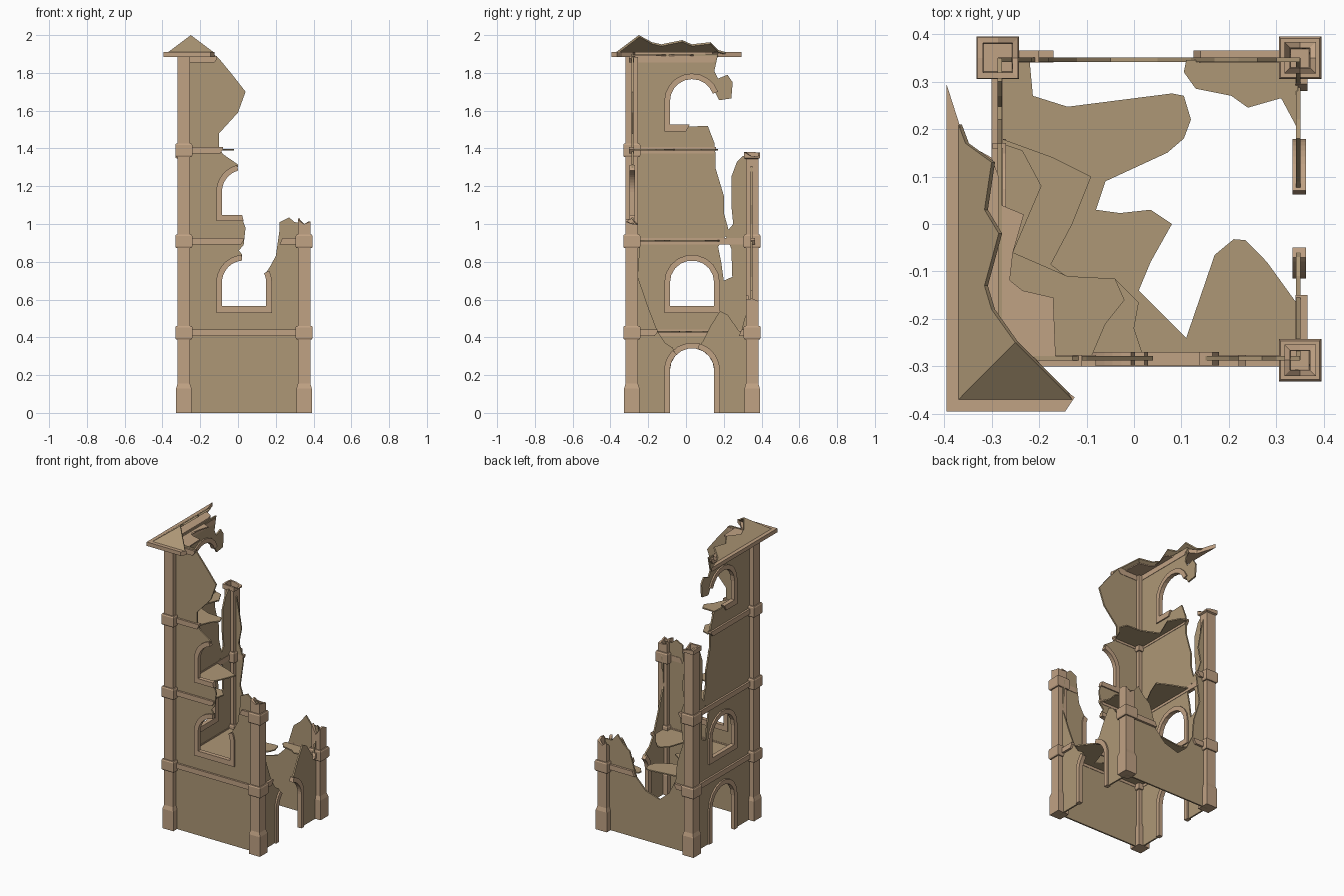
import bpy, bmesh, math, random
from mathutils import Matrix

if "Cube" in bpy.data.objects:
    bpy.data.objects.remove(bpy.data.objects["Cube"])

random.seed(4)
LO, HI = -0.287, 0.350          # pillar centre lines
C = 0.032                       # centre of every opening
RI, RM, RO = 0.117, 0.131, 0.147  # opening, hidden wall cut, frame outer radius


def material(name, col):
    m = bpy.data.materials.new(name)
    m.diffuse_color = (*col, 1)
    m.use_nodes = True
    m.node_tree.nodes["Principled BSDF"].inputs["Base Color"].default_value = m.diffuse_color
    return m


STONE = material("wall_stone", (0.42, 0.31, 0.18))
TRIM = material("trim_stone", (0.53, 0.36, 0.23))

# planes: profile (u, v) to world, w is the position along the plane normal axis
PLANES = {
    "x": lambda w: Matrix(((1, 0, 0, 0), (0, 0, -1, w), (0, 1, 0, 0), (0, 0, 0, 1))),
    "y": lambda w: Matrix(((0, 0, 1, w), (1, 0, 0, 0), (0, 1, 0, 0), (0, 0, 0, 1))),
    "flat": lambda w: Matrix.Translation((0, 0, w)),
}


def add_mesh(name, me, mat):
    me.materials.clear()
    me.materials.append(mat)
    me.shade_flat()
    ob = bpy.data.objects.new(name, me)
    bpy.context.collection.objects.link(ob)
    return ob


def sheet(name, loops, plane, w, thick, mat):
    """Filled outline (with optional hole loops) of the given thickness."""
    cu = bpy.data.curves.new(name, "CURVE")
    cu.dimensions, cu.fill_mode, cu.extrude = "2D", "BOTH", thick / 2
    for pts in loops:
        sp = cu.splines.new("POLY")
        sp.points.add(len(pts) - 1)
        for p, (u, v) in zip(sp.points, pts):
            p.co = (u, v, 0, 1)
        sp.use_cyclic_u = True
    tmp = bpy.data.objects.new(name + "_outline", cu)
    bpy.context.collection.objects.link(tmp)
    me = bpy.data.meshes.new_from_object(tmp)
    bpy.data.objects.remove(tmp)
    me.transform(PLANES[plane](w))
    return add_mesh(name, me, mat)


def arc(r, zs, a, b, n=9):
    return [(C + r * math.cos(math.radians(a + (b - a) * i / n)),
             zs + r * math.sin(math.radians(a + (b - a) * i / n))) for i in range(n + 1)]


def jamb(zs, z0, a, b):
    """One side of a broken door frame, from the ground to angle b."""
    s = 1 if a == 0 else -1
    return [(C + s * RO, z0)] + arc(RO, zs, a, b) + arc(RI, zs, b, a) + [(C + s * RI, z0)]


# ---- walls
front = ([(LO, 0), (HI, 0), (HI, 1.0), (.3, 1.01), (.27, 1.035), (.22, 1.01), (.22, .97), (.2, .83), (.17, .775)]
         + arc(RM, .69, 25, 0) + [(C + RM, .55), (C - RM, .55)] + arc(RM, .69, 180, 95)
         + [(.02, .84), (.005, .86), (.03, .89), (.04, .98), (.025, 1.02), (C - RM, 1.03)]
         + arc(RM, 1.17, 180, 105)
         + [(0, 1.315), (-.08, 1.37), (-.1, 1.41), (-.1, 1.48), (0, 1.59), (.04, 1.7), (-.03, 1.79),
            (-.1, 1.875), (-.13, 1.9), (LO, 1.9)])
sheet("front_wall", [front], "x", -.283, .01, STONE)

left = ([(LO, 0), (C - RM, 0)] + arc(RM, .225, 180, 0) + [(C + RM, 0), (HI, 0), (HI, 1.35), (.3, 1.36),
        (.27, 1.33), (.24, 1.25), (.24, 1.1), (.25, 1.0), (.225, .97), (.2, 1.06), (.2, 1.15), (.155, 1.3),
        (.155, 1.38), (.15, 1.43), (.115, 1.52), (C - RM, 1.51)] + arc(RM, 1.65, 180, 20)
        + [(.175, 1.655), (.24, 1.665), (.247, 1.75), (.22, 1.79), (.17, 1.77), (.15, 1.81), (.17, 1.9), (LO, 1.9)])
window = [(C - RM, .55), (C + RM, .55)] + arc(RM, .69, 0, 180)
gap = [(.2, .7), (.245, .72), (.24, .87), (.21, .935), (.17, .88), (.186, .8)]
sheet("left_wall", [left, window, gap], "y", -.283, .01, STONE)

right_a = ([(LO, 0), (C - RM, 0)] + arc(RM, .225, 180, 134)
           + [(-.07, .345), (-.11, .37), (-.15, .43), (-.2, .56), (-.255, .72), (-.24, .92), (LO, 1.0)])
right_b = ([(HI, 0), (C + RM, 0)] + arc(RM, .225, 0, 75)
           + [(.09, .38), (.13, .46), (.18, .54), (.22, .52), (.29, .42), (.31, .5), (HI, .6)])
sheet("right_wall_front", [right_a], "y", .346, .01, STONE)
sheet("right_wall_back", [right_b], "y", .346, .01, STONE)

back = [(LO, 0), (HI, 0), (HI, .6), (.3, .6), (.26, .65), (.22, .6), (.17, .56), (.12, .4), (.05, .33), (-.05, .3),
        (-.12, .36), (-.17, .46), (-.18, .58), (-.225, .72), (-.2, .9), (-.235, 1.0), (-.215, 1.1), (-.25, 1.3),
        (LO, 1.35)]
sheet("back_wall", [back], "x", .346, .01, STONE)

# ---- arched frames
sheet("front_window_frame_low", [arc(RO, .69, 95, 180) + [(C - RO, .53), (C + RO, .53)] + arc(RO, .69, 0, 25)
      + arc(RI, .69, 25, 0) + [(C + RI, .565), (C - RI, .565)] + arc(RI, .69, 180, 95)], "x", -.284, .028, TRIM)
sheet("front_window_frame_high", [arc(RO, 1.17, 105, 180) + [(C - RO, 1.015), (.03, 1.015), (.022, 1.047),
      (C - RI, 1.047)] + arc(RI, 1.17, 180, 105)], "x", -.284, .028, TRIM)
sheet("left_window_frame_low", [[(C - RO, .53), (C + RO, .53)] + arc(RO, .69, 0, 180),
      [(C - RI, .565), (C + RI, .565)] + arc(RI, .69, 0, 180)], "y", -.284, .028, TRIM)
sheet("left_window_frame_high", [arc(RO, 1.65, 20, 180) + [(C - RO, 1.49), (.0, 1.49), (.02, 1.527),
      (C - RI, 1.527)] + arc(RI, 1.65, 180, 20)], "y", -.284, .028, TRIM)
sheet("left_door_frame", [[(C - RO, 0)] + arc(RO, .225, 180, 0) + [(C + RO, 0), (C + RI, 0)]
      + arc(RI, .225, 0, 180) + [(C - RI, 0)]], "y", -.284, .028, TRIM)
sheet("right_door_frame_front", [jamb(.225, 0, 180, 134)], "y", .348, .028, TRIM)
sheet("right_door_frame_back", [jamb(.225, 0, 0, 75)], "y", .348, .028, TRIM)

# ---- string courses: (plane, w, z, start, end)
L1, L2, L3, L4 = .425, .908, 1.39, 1.872
bands = [("x", -.288, L1, LO, HI), ("x", -.288, L2, LO, .03), ("x", -.288, L2, .22, HI), ("x", -.288, L3, LO, -.08),
         ("x", -.288, L4, LO, -.11), ("y", -.288, L1, LO, HI), ("y", -.288, L2, LO, HI), ("y", -.288, L3, LO, .16),
         ("y", -.288, L4, LO, .16), ("y", .353, L1, LO, -.15), ("y", .353, L1, .28, HI),
         ("x", .353, L1, .125, HI), ("x", .353, L1, LO, -.17), ("x", .353, L2, LO, -.2)]
for i, (pl, w, z, a, b) in enumerate(bands):
    ja = a + (.015 if a not in (LO, HI) else 0)
    jb = b - (.015 if b not in (LO, HI) else 0)
    sheet(f"string_course_{i + 1}", [[(a, z - .017), (jb, z - .017), (b, z + .004), (b, z + .017), (ja, z + .017)]],
          pl, w, .025, TRIM)


# ---- corner pillars: square rings lofted upward, broken hollow top
def pillar(name, x, y, top, caps, rough, last=.033):
    rings = [(.0405, 0), (.0405, .13), (.033, .155)]
    for z in caps:
        rings += [(.033, z - .036), (.041, z - .036), (.045, z - .028), (.045, z + .028), (.041, z + .036), (.033, z + .036)]
    if last > .033:
        rings += [(.033, top - .03), (last, top - .025)]
    jag = [random.uniform(-rough, 0.012 if rough else 0) for _ in range(8)]
    rings = [(h, [z] * 8) for h, z in rings]
    tops = [top + j for j in jag]
    rings += [(last, tops), (last - .012, tops)]
    if rough:
        rings.append((last - .014, [top - rough - .05] * 8))
    square = [(-1, -1), (0, -1), (1, -1), (1, 0), (1, 1), (0, 1), (-1, 1), (-1, 0)]
    bm = bmesh.new()
    vs = [[bm.verts.new((x + h * u, y + h * v, z)) for (u, v), z in zip(square, zs)] for h, zs in rings]
    for lo, hi in zip(vs, vs[1:]):
        for k in range(8):
            bm.faces.new((lo[k], lo[(k + 1) % 8], hi[(k + 1) % 8], hi[k]))
    bm.faces.new(vs[0][::-1])
    bm.faces.new(vs[-1])
    me = bpy.data.meshes.new(name)
    bm.to_mesh(me)
    bm.free()
    add_mesh(name, me, TRIM)


pillar("pillar_front_left", LO, LO, 1.885, (L1, L2, L3), 0)
pillar("pillar_front_right", HI, LO, 1.02, (L1, L2), .03)
pillar("pillar_back_left", LO, HI, 1.375, (L1, L2), .025, .043)
pillar("pillar_back_right", HI, HI, .62, (L1,), .07)

# ---- broken floors
floor1 = [(-.28, -.28), (-.28, .345), (-.22, .345), (-.213, .27), (-.14, .247), (.08, .275), (.105, .27), (.12, .22),
          (.105, .18), (.07, .15), (-.06, .09), (-.08, .03), (-.03, .023), (.035, .03), (.08, 0), (.035, -.08),
          (.01, -.14), (.11, -.24), (.17, -.065), (.21, -.032), (.235, -.034), (.28, -.08), (.345, -.17), (.345, -.28)]
corner = [(.345, .345), (.11, .345), (.105, .32), (.13, .285), (.205, .27), (.24, .245), (.31, .265), (.345, .2)]
floor2 = [(-.28, -.28), (-.28, .18), (-.17, .14), (-.09, .1), (-.13, 0), (-.175, -.085), (-.13, -.12), (-.04, -.115),
          (.01, -.165), (0, -.22), (.02, -.28)]
floor3 = [(-.28, -.28), (-.28, .17), (-.235, .155), (-.195, .08), (-.255, -.06), (-.14, -.11), (-.04, -.115),
          (-.02, -.16), (-.06, -.21), (-.09, -.28)]
ceiling = [(-.28, -.28), (-.28, .04), (-.232, .02), (-.255, -.06), (-.285, -.1), (-.235, -.14), (-.17, -.155),
           (-.165, -.28)]
sheet("first_floor", [floor1], "flat", .43, .008, STONE)
sheet("first_floor_corner", [corner], "flat", .43, .008, STONE)
sheet("second_floor", [floor2], "flat", .912, .008, STONE)
sheet("third_floor", [floor3], "flat", 1.392, .008, STONE)
sheet("attic_floor", [ceiling], "flat", 1.893, .008, TRIM)

# ---- eaves and the surviving corner of the hipped roof
eave = [(-.395, -.395), (-.145, -.395), (-.125, -.365), (-.16, -.34), (-.21, -.28), (-.285, -.27), (-.285, .1),
        (-.3, .14), (-.355, .17), (-.395, .295)]
sheet("roof_eave", [eave], "flat", 1.897, .026, TRIM)

slopes = [[(-.37, -.37), (-.25, -.25), (-.3, -.18), (-.315, -.13), (-.285, -.02), (-.315, .03), (-.3, .13),
           (-.355, .17), (-.37, .21)], [(-.37, -.37), (-.13, -.37), (-.16, -.34), (-.25, -.25)]]
bm = bmesh.new()
for i, pts in enumerate(slopes):
    bm.faces.new([bm.verts.new((p[0], p[1], 1.91 + .75 * (.37 + p[i]))) for p in pts])
bmesh.ops.remove_doubles(bm, verts=bm.verts, dist=1e-4)
roof_me = bpy.data.meshes.new("roof")
bm.to_mesh(roof_me)
bm.free()
roof = add_mesh("roof", roof_me, STONE)
solid = roof.modifiers.new("thickness", "SOLIDIFY")
solid.thickness, solid.offset = .012, -1
